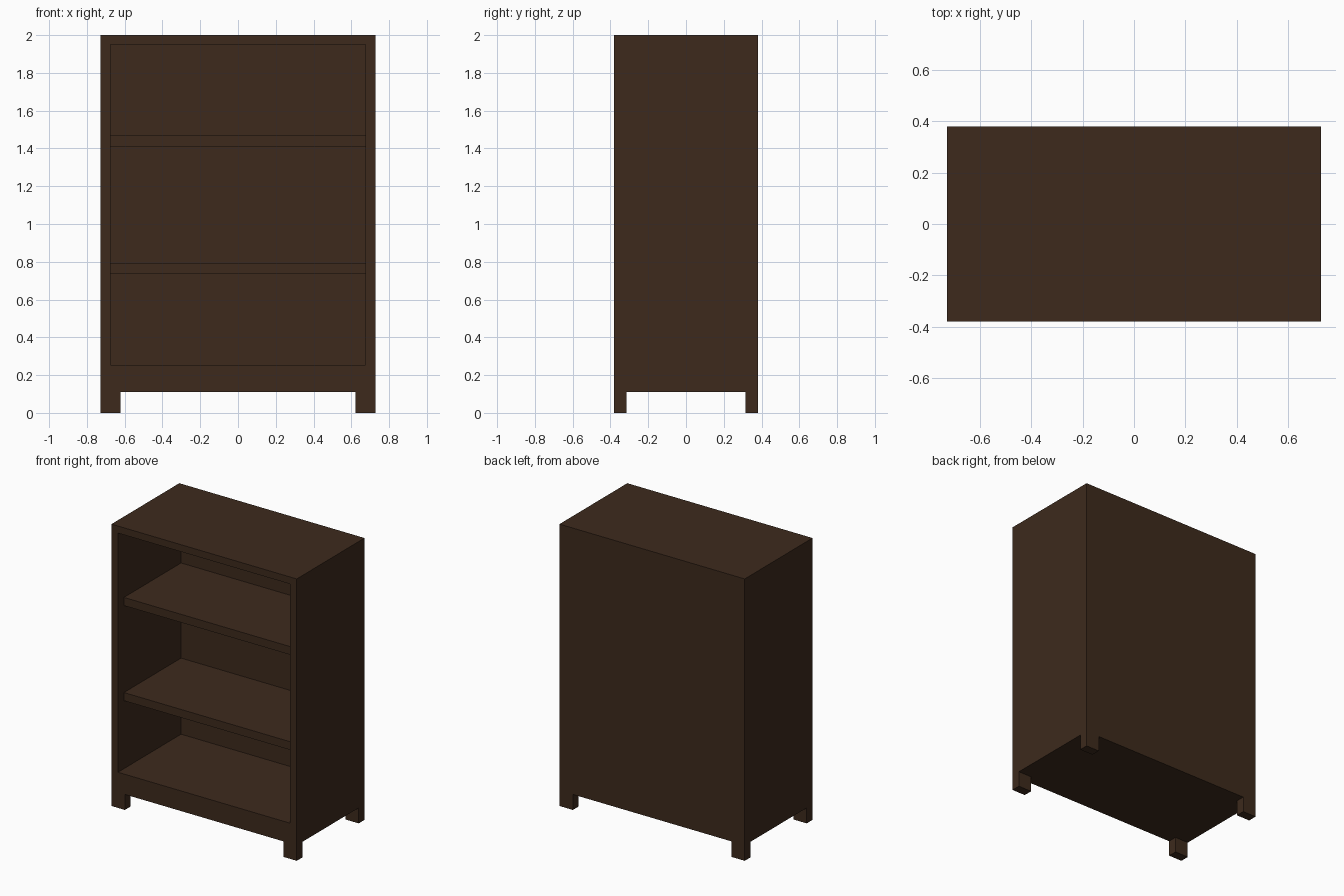
import bpy

if "Cube" in bpy.data.objects:
    bpy.data.objects.remove(bpy.data.objects["Cube"])

W, D, H = 0.727, 0.38, 2.0        # half width, half depth, height
IN_X, BACK_Y = 0.676, 0.327       # inner side walls, inner back wall
LEG_H = 0.11

wood = bpy.data.materials.new("dark_wood")
wood.diffuse_color = (0.047, 0.023, 0.012, 1)
wood.use_nodes = True
wood.node_tree.nodes["Principled BSDF"].inputs["Base Color"].default_value = wood.diffuse_color


def box(name, lo, hi):
    bpy.ops.mesh.primitive_cube_add(size=1)
    ob = bpy.context.object
    ob.name = name
    ob.location = [(a + b) / 2 for a, b in zip(lo, hi)]
    ob.scale = [b - a for a, b in zip(lo, hi)]
    bpy.ops.object.transform_apply(location=True, rotation=False, scale=True)
    ob.data.materials.append(wood)
    return ob


def cut(target, lo, hi):
    cutter = box("cutter", lo, hi)
    cutter.hide_render = True
    mod = target.modifiers.new("cut", 'BOOLEAN')
    mod.operation = 'DIFFERENCE'
    mod.solver = 'EXACT'
    mod.object = cutter
    bpy.context.view_layer.objects.active = target
    bpy.ops.object.modifier_apply(modifier=mod.name)
    bpy.data.objects.remove(cutter)


# Carcass: one block with the front opening hollowed out
carcass = box("carcass", (-W, -D, 0), (W, D, H))
cut(carcass, (-IN_X, -1, 0.253), (IN_X, BACK_Y, 1.95))

# Gaps under the body leave four corner feet
cut(carcass, (-0.622, -1, -1), (0.622, 1, LEG_H))
cut(carcass, (-1, -0.315, -1), (1, 0.315, LEG_H))

# Two shelves, set back from the front edge
for name, z in (("lower_shelf", 0.735), ("upper_shelf", 1.41)):
    box(name, (-IN_X, -0.313, z), (IN_X, BACK_Y, z + 0.058))
